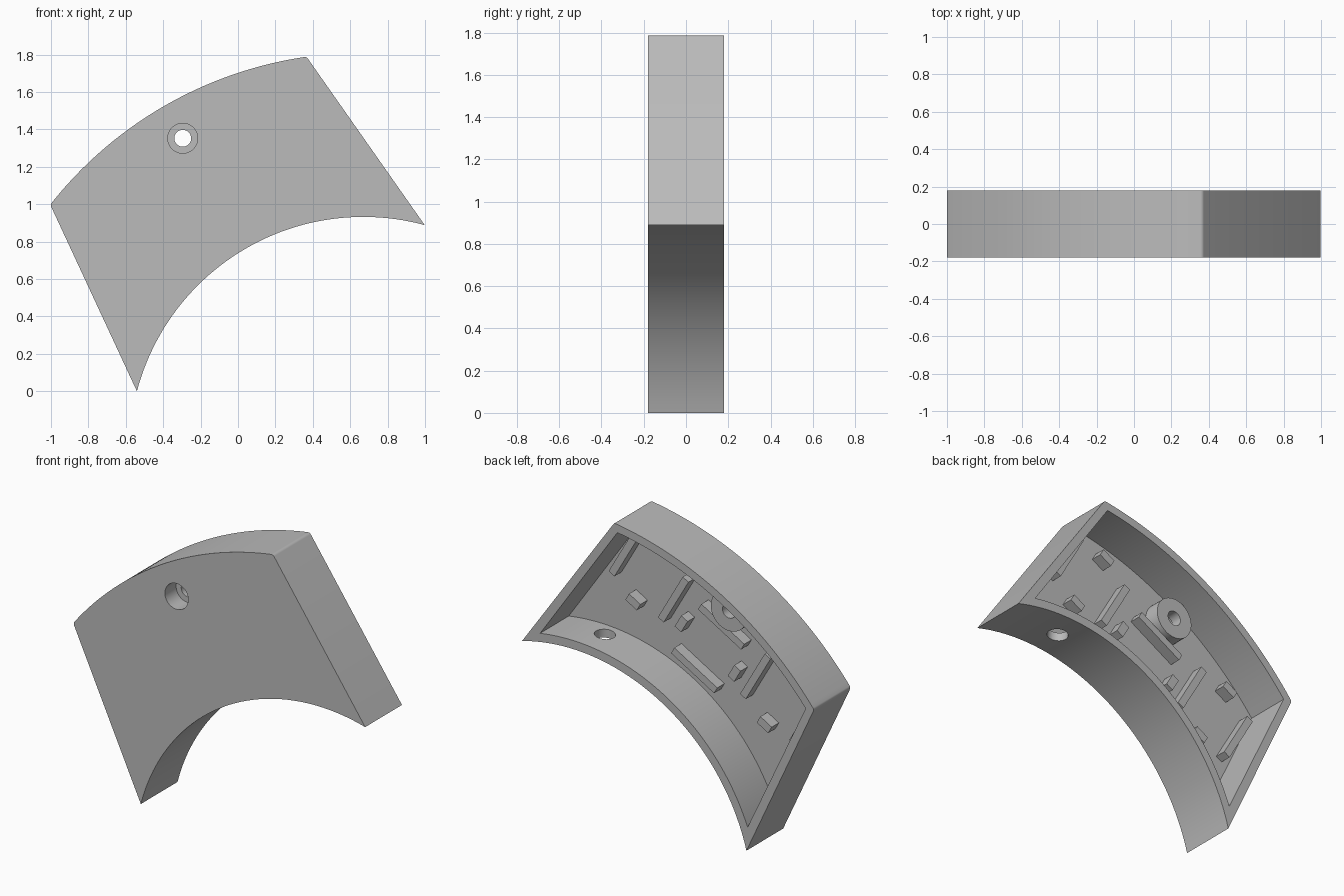
import bpy, bmesh, math
from mathutils import Matrix, Vector

cube = bpy.data.objects.get("Cube")
if cube:
    bpy.data.objects.remove(cube, do_unlink=True)

grey = bpy.data.materials.new("plain grey")
grey.use_nodes = True
grey.diffuse_color = (0.5, 0.5, 0.5, 1)
grey.node_tree.nodes["Principled BSDF"].inputs["Base Color"].default_value = (0.5, 0.5, 0.5, 1)

# The part is symmetric about a radial axis leaning 30 degrees from vertical
CENTRE = Vector((0.67, 0, -0.32))
FRAME = Matrix.Translation(CENTRE) @ Matrix.Rotation(math.radians(-30), 4, 'Y')
FRONT, FLOOR, BACK = -0.18, -0.10, 0.18


def finish(name, bm):
    bmesh.ops.recalc_face_normals(bm, faces=bm.faces)
    mesh = bpy.data.meshes.new(name)
    bm.transform(FRAME)
    bm.to_mesh(mesh)
    bm.free()
    mesh.materials.append(grey)
    ob = bpy.data.objects.new(name, mesh)
    bpy.context.collection.objects.link(ob)
    return ob


def arc(radius, half_angle, steps=48):
    for i in range(steps + 1):
        a = math.radians(half_angle) * (2 * i / steps - 1)
        yield radius * math.sin(a), radius * math.cos(a)


def sector(name, r_out, a_out, r_in, a_in, y0, y1, rounding=0):
    """Arched slab between two concentric arcs."""
    bm = bmesh.new()
    outline = list(arc(r_out, a_out)) + list(arc(r_in, a_in))[::-1]
    face = bm.faces.new([bm.verts.new((u, y0, v)) for u, v in outline])
    new = bmesh.ops.extrude_face_region(bm, geom=[face])["geom"]
    moved = [g for g in new if isinstance(g, bmesh.types.BMVert)]
    bmesh.ops.translate(bm, verts=moved, vec=(0, y1 - y0, 0))
    if rounding:
        tip = r_out * math.sin(math.radians(a_out)) - 0.001
        corners = [e for e in bm.edges
                   if abs(e.verts[0].co.y - e.verts[1].co.y) > 0.1
                   and abs(e.verts[0].co.x) > tip and e.verts[0].co.z > r_in]
        bmesh.ops.bevel(bm, geom=corners, offset=rounding, segments=4,
                        profile=0.5, affect='EDGES')
    return finish(name, bm)


def cylinder(name, radius, u, v, y0, y1):
    bm = bmesh.new()
    place = Matrix.Translation((u, (y0 + y1) / 2, v)) @ Matrix.Rotation(math.pi / 2, 4, 'X')
    bmesh.ops.create_cone(bm, cap_ends=True, segments=48, radius1=radius,
                          radius2=radius, depth=y1 - y0, matrix=place)
    return finish(name, bm)


def block(name, u, v, width, height, top):
    bm = bmesh.new()
    base = FLOOR - 0.01
    size = Matrix.Diagonal((width, top - base, height, 1))
    bmesh.ops.create_cube(bm, size=1, matrix=Matrix.Translation((u, (top + base) / 2, v)) @ size)
    return finish(name, bm)


def combine(target, tool, operation):
    mod = target.modifiers.new(operation, 'BOOLEAN')
    mod.operation, mod.object, mod.solver = operation, tool, 'EXACT'
    bpy.context.view_layer.objects.active = target
    bpy.ops.object.modifier_apply(modifier=mod.name)
    bpy.data.objects.remove(tool, do_unlink=True)


# Hollow arched housing, open at the back
housing = sector("arched_housing", 2.13, 21.8, 1.252, 45.2, FRONT, BACK, rounding=0.012)
combine(housing, sector("cavity", 2.08, 21.0, 1.305, 39.0, FLOOR, BACK + 0.1), 'DIFFERENCE')

# Screw boss with a counterbore from the front
BOSS_V = 1.931
combine(housing, cylinder("boss", 0.125, 0, BOSS_V, FLOOR - 0.02, 0), 'UNION')
combine(housing, cylinder("counterbore", 0.08, 0, BOSS_V, FRONT - 0.1, -0.07), 'DIFFERENCE')
combine(housing, cylinder("screw_hole", 0.045, 0, BOSS_V, FRONT - 0.2, 0.1), 'DIFFERENCE')

# Radial cable hole through the inner arched wall
bm = bmesh.new()
turn = Matrix.Rotation(math.radians(25), 4, 'Y') @ Matrix.Translation((0, 0, 1.28))
bmesh.ops.create_cone(bm, cap_ends=True, segments=40, radius1=0.06, radius2=0.06,
                      depth=0.2, matrix=turn)
combine(housing, finish("cable_hole", bm), 'DIFFERENCE')

bpy.ops.object.select_all(action='DESELECT')
housing.select_set(True)
bpy.context.view_layer.objects.active = housing
bpy.ops.object.shade_smooth_by_angle(angle=math.radians(30))

# Three retaining pockets: two long bars and two short stops each
TOP = -0.03
for name, u, v, upright in (("left", 0.52, 1.685, True),
                            ("middle", 0, 1.595, False),
                            ("right", -0.52, 1.685, True)):
    for side in (-1, 1):
        tag = "a" if side < 0 else "b"
        if upright:
            block(f"{name}_bar_{tag}", u + side * 0.195, v, 0.045, 0.34, TOP)
            block(f"{name}_stop_{tag}", u, v + side * 0.215, 0.09, 0.05, TOP)
        else:
            block(f"{name}_bar_{tag}", u, v + side * 0.185, 0.34, 0.045, TOP)
            block(f"{name}_stop_{tag}", u + side * 0.21, v, 0.05, 0.09, TOP)
